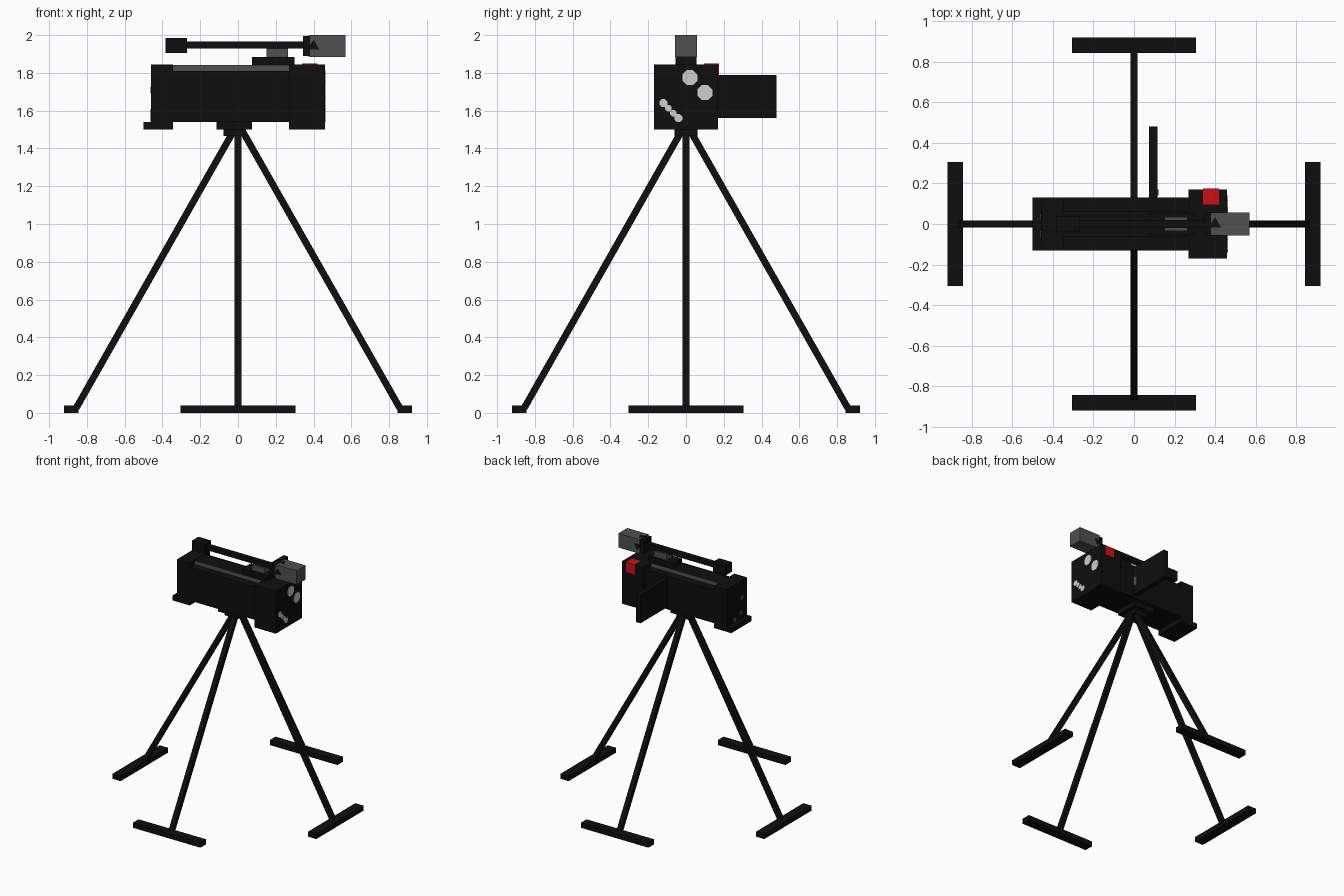
import bpy
import bmesh
import math
from mathutils import Matrix, Vector

if "Cube" in bpy.data.objects:
    bpy.data.objects.remove(bpy.data.objects["Cube"], do_unlink=True)


def material(name, rgb):
    m = bpy.data.materials.new(name)
    m.use_nodes = True
    m.diffuse_color = (*rgb, 1)
    m.node_tree.nodes["Principled BSDF"].inputs["Base Color"].default_value = (*rgb, 1)
    return m


BLACK = material("matte black", (0.0045, 0.0045, 0.0045))
GREY = material("dark grey", (0.08, 0.08, 0.08))
LIGHT = material("light grey", (0.62, 0.62, 0.62))
RED = material("signal red", (0.62, 0.005, 0.005))


def finish(name, bm, *mats):
    bmesh.ops.recalc_face_normals(bm, faces=bm.faces)
    mesh = bpy.data.meshes.new(name)
    bm.to_mesh(mesh)
    bm.free()
    for m in mats:
        mesh.materials.append(m)
    ob = bpy.data.objects.new(name, mesh)
    bpy.context.collection.objects.link(ob)
    return ob


def box(name, x, y, z, *mats):
    """Box from (low, high) ranges; a second material goes on the top."""
    bm = bmesh.new()
    size = [r[1] - r[0] for r in (x, y, z)]
    mid = [(r[0] + r[1]) / 2 for r in (x, y, z)]
    bmesh.ops.create_cube(bm, size=1, matrix=Matrix.Translation(mid) @ Matrix.Diagonal((*size, 1)))
    bm.normal_update()
    if len(mats) > 1:
        for f in bm.faces:
            f.material_index = int(f.normal.z > 0.5)
    return finish(name, bm, *mats)


def sym(w):
    return (-w, w)


def disc(name, x, y, z, radius, mat):
    """Thin octagonal plate facing along x."""
    bm = bmesh.new()
    place = Matrix.Translation((x, y, z)) @ Matrix.Rotation(math.pi / 2, 4, "Y")
    place = place @ Matrix.Rotation(math.pi / 8, 4, "Z")
    bmesh.ops.create_cone(bm, cap_ends=True, segments=8, radius1=radius,
                          radius2=radius, depth=0.006, matrix=place)
    return finish(name, bm, mat)


# Camera body with raised top ridge, end block and lens hood
box("camera_body", (-0.35, 0.27), sym(0.13), (1.54, 1.81), BLACK)
box("top_ridge", (-0.35, 0.27), sym(0.065), (1.805, 1.842), GREY, BLACK)
box("rear_block", (-0.46, -0.345), sym(0.13), (1.5, 1.845), BLACK)
box("rear_ledge", (-0.5, -0.35), sym(0.13), (1.5, 1.54), BLACK)
box("lens_hood", (0.27, 0.46), sym(0.17), (1.5, 1.845), BLACK)

# Side screen with its small button
box("side_screen", (0.075, 0.115), (0.13, 0.48), (1.56, 1.79), BLACK)
box("screen_button", (0.115, 0.12), (0.14, 0.17), (1.63, 1.7), GREY)

# Lens glints and rear dots
for i, (y, z) in enumerate([(0.02, 1.775), (0.1, 1.695)]):
    disc(f"lens_glint_{i}", 0.46, y, z, 0.043, LIGHT)
for i in range(4):
    t = i / 3
    disc(f"small_glint_{i}", 0.46, -0.12 + 0.08 * t, 1.64 - 0.08 * t,
         0.023 if i in (0, 3) else 0.019, LIGHT)
for i, (y, z) in enumerate([(-0.06, 1.71), (-0.05, 1.59), (0.03, 1.56)]):
    disc(f"rear_dot_{i}", -0.46, y, z, 0.02, GREY)

# Red recording light wrapping the hood edge
box("record_light_top", (0.34, 0.42), (0.095, 0.173), (1.84, 1.849), RED)
box("record_light_back", (0.34, 0.42), (0.166, 0.174), (1.77, 1.849), RED)

# Carry handle and microphone
box("handle_base", (0.075, 0.3), sym(0.055), (1.84, 1.885), BLACK)
box("handle_post", (0.15, 0.265), sym(0.035), (1.885, 1.93), GREY)
box("handle_bar", (-0.28, 0.35), sym(0.02), (1.93, 1.965), BLACK)
box("handle_grip", (-0.385, -0.27), sym(0.04), (1.905, 1.985), BLACK)
box("microphone_collar", (0.345, 0.385), sym(0.05), (1.89, 1.995), BLACK)
box("microphone", (0.38, 0.57), sym(0.0575), (1.885, 2.0), GREY)

# Dark pointed trim on the four long faces of the microphone
for i in range(4):
    bm = bmesh.new()
    bmesh.ops.create_cone(bm, cap_ends=True, segments=3, radius1=0.035,
                          radius2=0.035, depth=0.004)
    turn = Matrix.Rotation(i * math.pi / 2, 4, "X")
    bm.transform(Matrix.Translation((0.4, 0, 1.9425)) @ turn @ Matrix.Translation((0, 0, 0.0565))
                 @ Matrix.Rotation(-math.pi / 2 * 0, 4, "Z"))
    # Aim one corner along the microphone
    finish(f"microphone_trim_{i}", bm, BLACK)

# Tripod head
box("mount_plate", (-0.115, 0.075), sym(0.095), (1.5, 1.545), BLACK)
box("mount_neck", (-0.078, 0.042), sym(0.06), (1.465, 1.505), BLACK)

# Four splayed legs with bar feet
top, bottom = Vector((0.025, 0, 1.49)), Vector((0.857, 0, 0.025))
for i in range(4):
    spin = Matrix.Rotation(i * math.pi / 2, 4, "Z")
    axis = bottom - top
    aim = axis.to_track_quat("Z", "Y").to_matrix().to_4x4()
    bm = bmesh.new()
    bmesh.ops.create_cube(bm, size=1, matrix=spin @ Matrix.Translation((top + bottom) / 2)
                          @ aim @ Matrix.Diagonal((0.036, 0.036, axis.length, 1)))
    finish(f"leg_{i}", bm, BLACK)
    foot = box(f"foot_{i}", (0.845, 0.92), sym(0.305), (0, 0.04), BLACK)
    foot.data.transform(spin)
